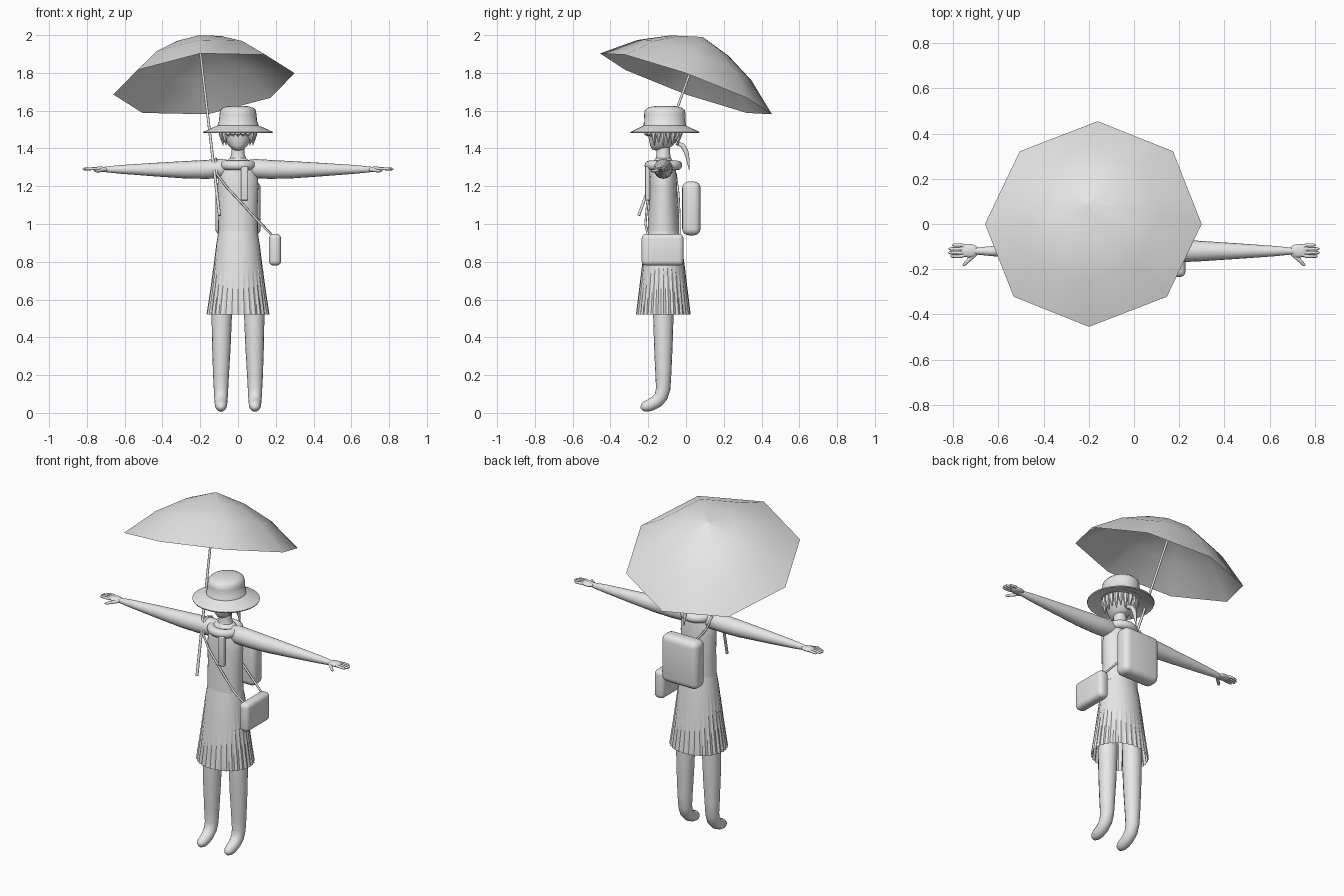
import bpy, math
from mathutils import Vector

grey = bpy.data.materials.new("plain_grey")
grey.diffuse_color = (0.8, 0.8, 0.8, 1)
CY = -0.12  # body axis
TAU = 2 * math.pi


def finish(obj, angle=50):
    if not obj.data.materials:
        obj.data.materials.append(grey)
    bpy.ops.object.select_all(action='DESELECT')
    obj.select_set(True)
    bpy.context.view_layer.objects.active = obj
    bpy.ops.object.shade_smooth_by_angle(angle=math.radians(angle))
    return obj


def loft(name, rings, cap=True, angle=50):
    """Skin a list of equal-length closed rings."""
    n = len(rings[0])
    verts = [p for r in rings for p in r]
    faces = [(i * n + j, i * n + (j + 1) % n, (i + 1) * n + (j + 1) % n, (i + 1) * n + j)
             for i in range(len(rings) - 1) for j in range(n)]
    if cap:
        faces += [tuple(reversed(range(n))), tuple(range(len(verts) - n, len(verts)))]
    me = bpy.data.meshes.new(name)
    me.from_pydata(verts, [], faces)
    obj = bpy.data.objects.new(name, me)
    bpy.context.collection.objects.link(obj)
    return finish(obj, angle)


def oval(z, rx, ry, cy=CY, n=32):
    return [(rx * math.cos(TAU * k / n), cy + ry * math.sin(TAU * k / n), z) for k in range(n)]


def stack(name, profile, cap=True, n=32, angle=50):
    """Upright part from (z, rx, ry, cy) sections."""
    return loft(name, [oval(*s, n=n) for s in profile], cap, angle)


def tube(name, pts, n=16, mx=1, ref=(0, 0, 1)):
    """Round tube through (x, y, z, radius) points; mx = -1 mirrors it."""
    P = [Vector((p[0] * mx, p[1], p[2])) for p in pts]
    rings = []
    for i, p in enumerate(P):
        t = (P[min(i + 1, len(P) - 1)] - P[max(i - 1, 0)]).normalized()
        a = t.cross(Vector(ref)).normalized()
        b = a.cross(t)
        # b, a order keeps the faces turned outward
        rings.append([p + pts[i][3] * (b * math.cos(TAU * k / n) - a * math.sin(TAU * k / n))
                      for k in range(n)][::-1])
    return loft(name, rings)


def ball(name, loc, scale):
    bpy.ops.mesh.primitive_uv_sphere_add(segments=24, ring_count=14, location=loc)
    o = bpy.context.object
    o.name = name
    o.scale = scale
    return finish(o)


def box(name, lo, hi, bevel):
    bpy.ops.mesh.primitive_cube_add(size=1, location=[(a + b) / 2 for a, b in zip(lo, hi)])
    o = bpy.context.object
    o.name = name
    o.scale = [b - a for a, b in zip(lo, hi)]
    bpy.ops.object.transform_apply(location=False, rotation=False, scale=True)
    m = o.modifiers.new("round", 'BEVEL')
    m.width, m.segments = bevel, 4
    bpy.ops.object.modifier_apply(modifier="round")
    return finish(o)


# Umbrella: eight-sided canopy tilted back, with a straight pole
normal = Vector((-0.118, 0.359, 1)).normalized()
hub = Vector((-0.18, 0, 1.742))
canopy = []
for r, h in [(0.483, 0), (0.32, 0.134), (0.163, 0.216), (0.004, 0.264)]:
    ring = []
    for k in range(8):
        x, y = r * math.cos(TAU * k / 8), r * math.sin(TAU * k / 8)
        u = Vector((1, 0, 0.118)).normalized()
        v = normal.cross(u)
        ring.append(hub + u * x + v * y + normal * h)
    canopy.append(ring)
loft("umbrella_canopy", canopy, cap=False, angle=60)
top, low = hub + normal * 0.26, hub - normal * 0.745
tube("umbrella_pole", [(*top, 0.006), (*low, 0.008)], n=10, ref=(1, 0, 0))

# Bodice and pleated skirt
stack("bodice", [(0.96, 0.105, 0.084), (1.1, 0.104, 0.076), (1.2, 0.108, 0.072),
                 (1.28, 0.104, 0.068), (1.325, 0.075, 0.058), (1.35, 0.04, 0.04)])
pleats, skirt = 32, []
for z, rx, ry, d in [(0.98, 0.1, 0.08, 0), (0.9, 0.114, 0.096, 0.01), (0.78, 0.129, 0.113, 0.022),
                     (0.65, 0.147, 0.129, 0.033), (0.52, 0.167, 0.145, 0.045)]:
    base = oval(z, rx, ry, n=pleats * 2)
    skirt.append([(x * (1 - d * (k % 2)), CY + (y - CY) * (1 - d * (k % 2)), z)
                  for k, (x, y, _) in enumerate(base)])
loft("skirt", skirt[::-1], cap=False, angle=25)

# Limbs, mirrored
for side, mx in (("left", 1), ("right", -1)):
    tube(side + "_leg", [(0.085, CY, 0.75, 0.05), (0.086, CY, 0.52, 0.054), (0.088, CY, 0.35, 0.049),
                         (0.09, CY, 0.2, 0.042), (0.09, -0.121, 0.125, 0.038),
                         (0.09, -0.133, 0.085, 0.036), (0.09, -0.158, 0.058, 0.034),
                         (0.09, -0.19, 0.041, 0.032), (0.09, -0.215, 0.033, 0.028),
                         (0.09, -0.233, 0.028, 0.018), (0.09, -0.24, 0.026, 0.004)],
         mx=mx, ref=(1, 0, 0))
    tube(side + "_arm", [(0.03, CY, 1.297, 0.04), (0.09, CY, 1.293, 0.051), (0.17, CY, 1.289, 0.05),
                         (0.28, CY, 1.287, 0.046), (0.45, CY, 1.288, 0.035), (0.62, CY, 1.289, 0.023),
                         (0.69, CY, 1.289, 0.016), (0.72, CY, 1.289, 0.012)], mx=mx)
    ball(side + "_palm", (0.73 * mx, -0.118, 1.291), (0.042, 0.03, 0.013))
    for i, (y, tip) in enumerate([(-0.093, 0.805), (-0.11, 0.82), (-0.127, 0.822), (-0.143, 0.812)]):
        tube(f"{side}_finger_{i + 1}", [(0.735, 0.5 * (y + CY), 1.292, 0.008), (0.765, y, 1.293, 0.008),
                                        (tip - 0.008, y, 1.291, 0.007), (tip, y, 1.29, 0.003)], n=8, mx=mx)
    tube(side + "_thumb", [(0.7, -0.13, 1.288, 0.01), (0.73, -0.158, 1.283, 0.009),
                           (0.75, -0.178, 1.28, 0.007), (0.758, -0.184, 1.279, 0.003)], n=8, mx=mx)

# Neck and head
stack("neck", [(1.3, 0.065, 0.06), (1.34, 0.045, 0.042), (1.37, 0.035, 0.036), (1.43, 0.034, 0.036)])
stack("head", [(1.388, 0.01, 0.012, -0.145), (1.396, 0.03, 0.04, -0.14), (1.415, 0.05, 0.06, -0.13),
               (1.445, 0.071, 0.075), (1.48, 0.083, 0.082), (1.53, 0.085, 0.084), (1.58, 0.06, 0.06)])

# Hair: pointed locks hanging around sides and back, fringe in front
locks = 20
for k in range(locks):
    a = TAU * k / locks
    ca, sa = math.cos(a), math.sin(a)
    tip = 1.465 if sa < -0.6 else (1.43 if k % 2 else 1.415)
    tube(f"hair_lock_{k + 1}", [(0.086 * ca, CY + 0.086 * sa, 1.53, 0.015),
                                (0.088 * ca, CY + 0.087 * sa, 1.475, 0.014),
                                (0.078 * ca, CY + 0.08 * sa, tip, 0.002)], n=6, ref=(ca, sa, 0))
tube("hair_tail", [(0, -0.05, 1.43, 0.012), (0, -0.018, 1.415, 0.013), (0, 0.002, 1.38, 0.013),
                   (0, 0.012, 1.33, 0.008), (0, 0.018, 1.285, 0.002)], n=10, ref=(1, 0, 0))

# Hat: drooping brim and rounded crown
HY = -0.112
stack("hat_brim", [(1.505, 0.09, 0.09, HY), (1.497, 0.14, 0.14, HY), (1.481, 0.183, 0.181, HY),
                   (1.487, 0.185, 0.183, HY), (1.508, 0.14, 0.14, HY), (1.525, 0.1, 0.105, HY)], cap=False)
stack("hat_crown", [(1.5, 0.108, 0.112, HY), (1.535, 0.107, 0.112, HY), (1.54, 0.101, 0.108, HY),
                    (1.58, 0.098, 0.11, HY), (1.602, 0.094, 0.106, HY), (1.615, 0.082, 0.092, HY),
                    (1.623, 0.055, 0.062, HY), (1.626, 0.012, 0.014, HY)])

# Scarf ring and hanging end
bpy.ops.mesh.primitive_torus_add(major_radius=0.075, minor_radius=0.025, major_segments=32,
                                 minor_segments=12, location=(0, CY, 1.31))
scarf = bpy.context.object
scarf.name = "scarf"
finish(scarf)
box("scarf_end", (0.015, -0.216, 1.125), (0.053, -0.19, 1.305), 0.006)

# Backpack, side bag and its shoulder strap
box("backpack", (-0.12, -0.02, 0.94), (0.12, 0.077, 1.225), 0.035)
box("side_bag", (0.164, -0.235, 0.78), (0.228, -0.013, 0.948), 0.025)
tube("bag_strap", [(0.185, -0.2, 0.935, 0.006), (0.12, -0.215, 1.0, 0.006), (0.02, -0.205, 1.11, 0.006),
                   (-0.06, -0.192, 1.195, 0.006), (-0.112, -0.172, 1.265, 0.006),
                   (-0.118, -0.15, 1.335, 0.006), (-0.118, CY, 1.347, 0.006),
                   (-0.115, -0.085, 1.335, 0.006), (-0.1, -0.055, 1.265, 0.006),
                   (-0.02, -0.04, 1.16, 0.006), (0.08, -0.035, 1.05, 0.006), (0.185, -0.035, 0.935, 0.006)],
     n=8, ref=(0.7, 0, 0.7))
